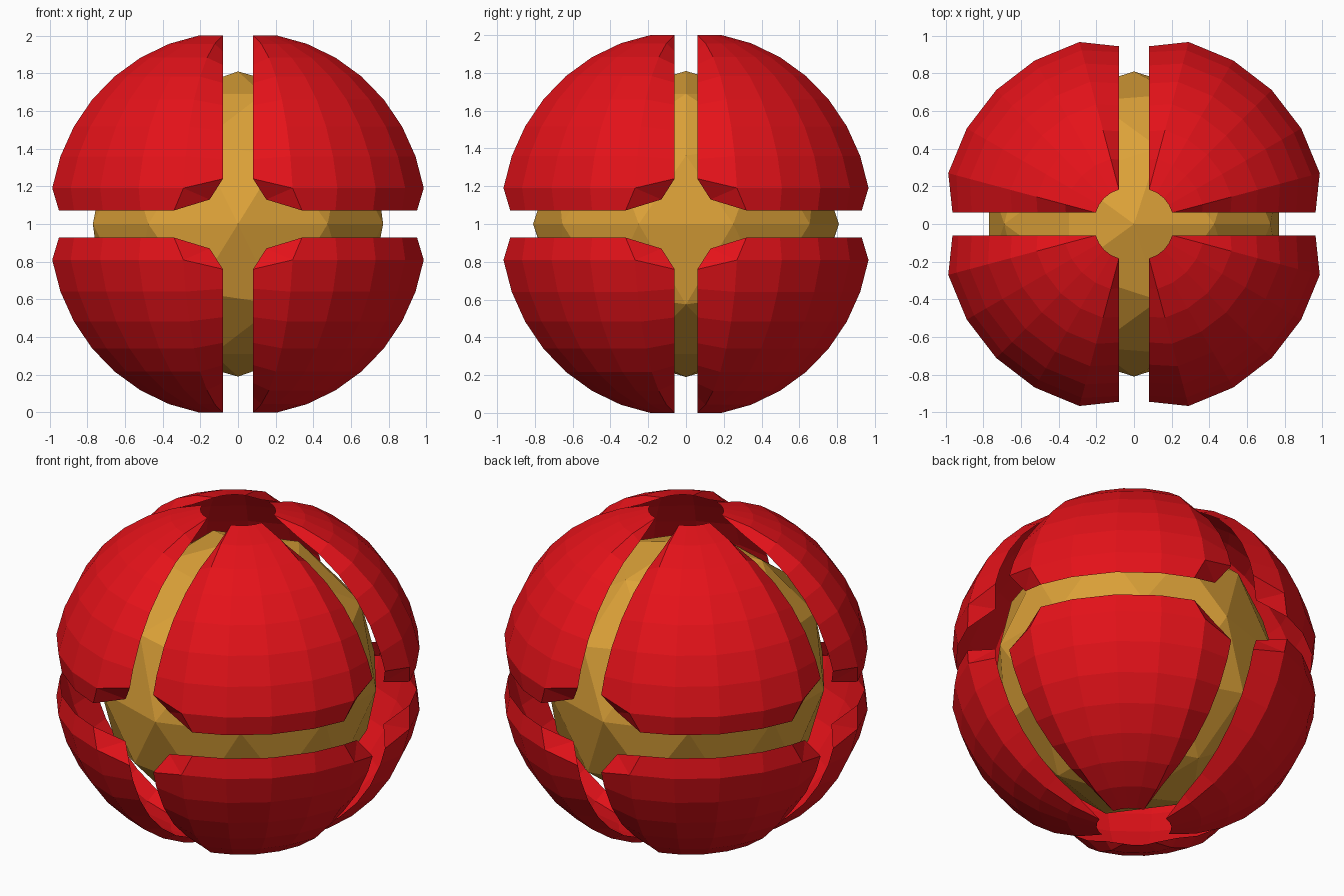
import bpy, bmesh
from math import radians, sin, cos
from mathutils import Vector

if "Cube" in bpy.data.objects:
    bpy.data.objects.remove(bpy.data.objects["Cube"])


def material(name, rgb):
    m = bpy.data.materials.new(name)
    m.diffuse_color = (*rgb, 1)
    m.use_nodes = True
    m.node_tree.nodes["Principled BSDF"].inputs["Base Color"].default_value = m.diffuse_color
    return m


def polar(r, lat, lon):
    a, b = radians(lat), radians(lon)
    return Vector((r * cos(a) * cos(b), r * cos(a) * sin(b), r * sin(a)))


# Inner core: faceted ball
bpy.ops.mesh.primitive_ico_sphere_add(subdivisions=2, radius=0.81, location=(0, 0, 1))
core = bpy.context.object
core.name = "core"
core.data.materials.append(material("gold", (0.72, 0.36, 0.04)))

# One shell plate, moved out from the centre to open the gaps
LATS, LONS = range(10, 90, 10), range(15, 90, 15)
OUT = Vector((0.035, 0.015, 0.017))
EDGE = 0.045
bm = bmesh.new()


def vert(p):
    return bm.verts.new(Vector(p) + OUT)


def strip(a, b):
    for i in range(len(a) - 1):
        bm.faces.new((a[i], a[i + 1], b[i + 1], b[i]))


# Dome panels
dome = [[vert(polar(1, la, lo)) for lo in LONS] for la in LATS]
for low, high in zip(dome, dome[1:]):
    strip(low, high)

# Lowered rim along the equator
low_angles = [18.4, 30, 45, 60, 71.6]
bottom = [vert((0.965 * cos(radians(a)), 0.965 * sin(radians(a)), 0.055)) for a in low_angles]
strip(bottom, dome[0])

# Lowered rims along the two upright gaps, with a cut corner at each foot
side_lats = [13.5] + list(LATS)[1:-1]
for col, swap in ((0, False), (-1, True)):
    def place(along, across, z):
        return vert((across, along, z) if swap else (along, across, z))
    outer = [row[col] for row in dome]
    rim = [place(0.955 * cos(radians(a)), EDGE, 0.955 * sin(radians(a))) for a in side_lats]
    strip(outer[:-1], rim)
    bm.faces.new((outer[-2], outer[-1], rim[-1]))
    corner = place(0.87, 0.115, 0.113)
    bm.faces.new((outer[0], rim[0], corner))
    bm.faces.new((outer[0], corner, bottom[col]))

bmesh.ops.recalc_face_normals(bm, faces=bm.faces)
bm.normal_update()
if sum(f.normal.dot(f.calc_center_median()) for f in bm.faces) < 0:
    bmesh.ops.reverse_faces(bm, faces=bm.faces)
mesh = bpy.data.meshes.new("shell_plates")
bm.to_mesh(mesh)
bm.free()
shell = bpy.data.objects.new("shell_plates", mesh)
shell.location.z = 1
bpy.context.collection.objects.link(shell)
mesh.materials.append(material("red", (0.78, 0.006, 0.01)))

# Mirror the plate into all eight octants
mirror = shell.modifiers.new("octants", 'MIRROR')
mirror.use_axis = (True, True, True)
mirror.use_mirror_merge = False
